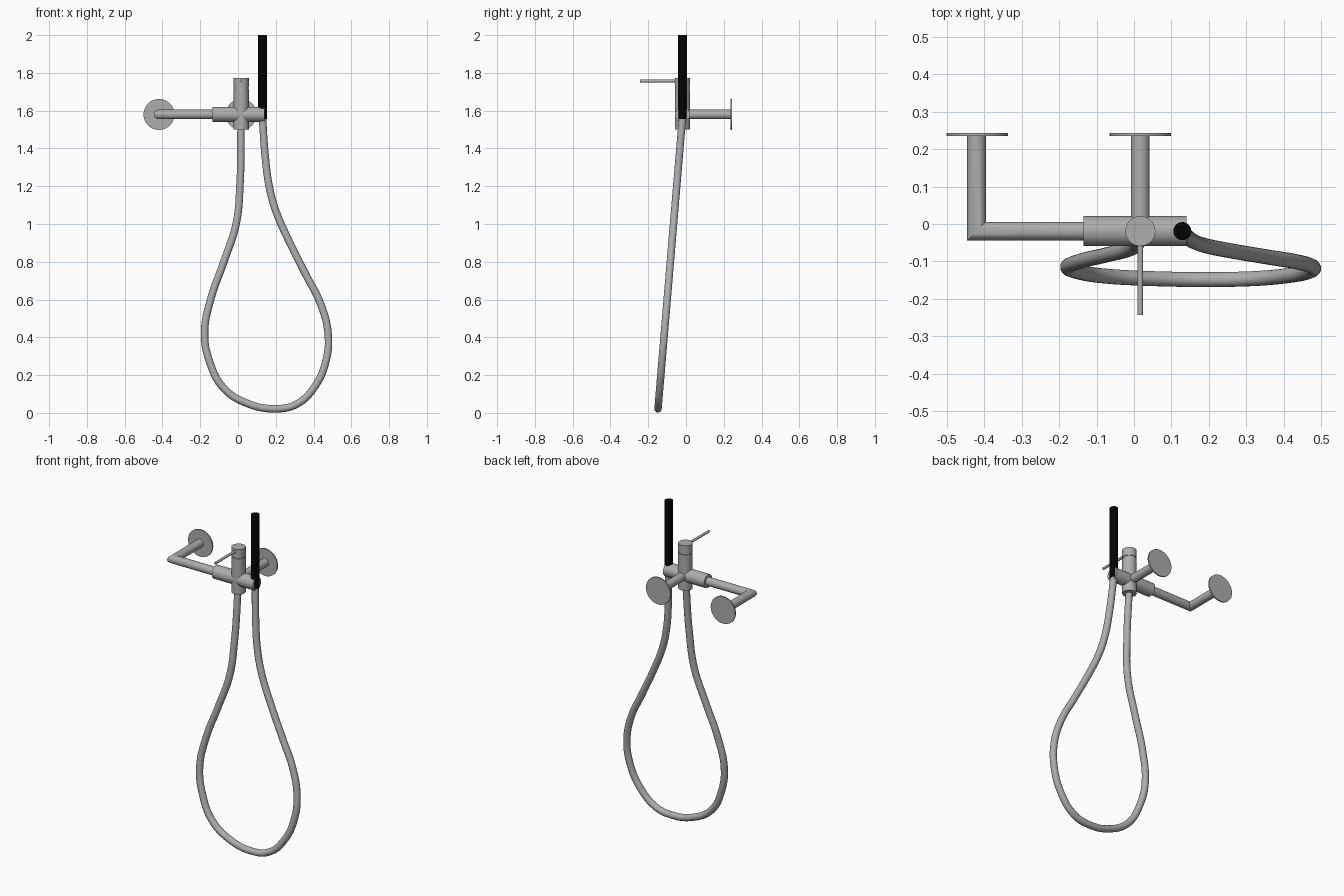
import bpy, bmesh, math
from mathutils import Vector

if "Cube" in bpy.data.objects:
    bpy.data.objects.remove(bpy.data.objects["Cube"])

Y0, ZC = -0.019, 1.580      # axis of the mixer body
XV = 0.017                  # axis of the vertical valve
SEG = 48


def material(name, value):
    mat = bpy.data.materials.new(name)
    mat.diffuse_color = (value, value, value, 1)
    mat.use_nodes = True
    mat.node_tree.nodes["Principled BSDF"].inputs["Base Color"].default_value = mat.diffuse_color
    return mat


STEEL = material("dark_steel", 0.42)
BLACK = material("black", 0.001)


def finish(ob, mat):
    ob.data.materials.clear()
    ob.data.materials.append(mat)
    bpy.ops.object.select_all(action='DESELECT')
    ob.select_set(True)
    bpy.context.view_layer.objects.active = ob
    bpy.ops.object.shade_smooth_by_angle(angle=math.radians(35))


def loft(name, rings, mat=STEEL):
    """Skin a list of vertex rings and cap both ends."""
    bm = bmesh.new()
    rows = [[bm.verts.new(p) for p in ring] for ring in rings]
    for a, b in zip(rows, rows[1:]):
        for i in range(len(a)):
            j = (i + 1) % len(a)
            bm.faces.new((a[i], a[j], b[j], b[i]))
    bm.faces.new(rows[0])
    bm.faces.new(rows[-1])
    bmesh.ops.recalc_face_normals(bm, faces=bm.faces)
    me = bpy.data.meshes.new(name)
    bm.to_mesh(me)
    bm.free()
    ob = bpy.data.objects.new(name, me)
    bpy.context.collection.objects.link(ob)
    finish(ob, mat)


def turned(name, start, axis, profile, mat=STEEL):
    """Solid of revolution; profile is (radius, distance along axis)."""
    rot = Vector(axis).to_track_quat('Z', 'Y')
    angles = [math.tau * i / SEG for i in range(SEG)]
    loft(name, [[Vector(start) + rot @ Vector((r * math.cos(a), r * math.sin(a), d))
                 for a in angles] for r, d in profile], mat)


def rod(name, start, axis, r, length, mat=STEEL):
    turned(name, start, axis, [(r, 0), (r, length)], mat)


# Wall flanges
for side, x in (("left", -0.418), ("right", XV)):
    rod(side + "_wall_flange", (x, 0.235, ZC), (0, 1, 0), 0.082, 0.008)

# Straight wall pipe and mitred elbow pipe
rod("right_wall_pipe", (XV, Y0, ZC), (0, 1, 0), 0.025, 0.255)
circle = [(0.025 * math.cos(math.tau * i / SEG), 0.025 * math.sin(math.tau * i / SEG))
          for i in range(SEG)]
loft("left_elbow_pipe", [
    [(-0.12, Y0 + c, ZC + s) for c, s in circle],
    [(-0.42 + c, Y0 + c, ZC + s) for c, s in circle],
    [(-0.42 + c, 0.237, ZC + s) for c, s in circle]])

# Mixer body
rod("mixer_body", (-0.135, Y0, ZC), (1, 0, 0), 0.04, 0.275)

# Vertical valve with a narrow groove under the cap
turned("valve_body", (XV, Y0, 1.50), (0, 0, 1),
       [(0.04, 0), (0.04, 0.217), (0.036, 0.217), (0.036, 0.223),
        (0.04, 0.223), (0.04, 0.273)])
rod("lever", (XV, Y0, 1.757), (0, -1, 0), 0.0075, 0.224)

# Hand shower stick
rod("hand_shower", (0.129, Y0, 1.555), (0, 0, 1), 0.024, 0.445, BLACK)

# Hanging hose, lying in a plane that leans forward
path = [(0.016, 1.52), (0.011, 1.22), (-0.01, 1.0), (-0.075, 0.8), (-0.145, 0.6),
        (-0.177, 0.42), (-0.15, 0.27), (-0.075, 0.13), (0.05, 0.05), (0.195, 0.022),
        (0.31, 0.046), (0.41, 0.145), (0.467, 0.28), (0.477, 0.42), (0.44, 0.57),
        (0.355, 0.74), (0.265, 0.92), (0.2, 1.07), (0.165, 1.2), (0.144, 1.36),
        (0.129, 1.57)]
curve = bpy.data.curves.new("hose", 'CURVE')
curve.dimensions = '3D'
curve.bevel_depth = 0.02
curve.bevel_resolution = 6
curve.use_fill_caps = True
sp = curve.splines.new('BEZIER')
sp.resolution_u = 8
sp.bezier_points.add(len(path) - 1)
for bp, (x, z) in zip(sp.bezier_points, path):
    bp.co = (x, -0.15 + z * 0.084, z)
    bp.handle_left_type = bp.handle_right_type = 'AUTO'
hose = bpy.data.objects.new("hose", curve)
bpy.context.collection.objects.link(hose)
bpy.ops.object.select_all(action='DESELECT')
hose.select_set(True)
bpy.context.view_layer.objects.active = hose
bpy.ops.object.convert(target='MESH')
finish(bpy.context.view_layer.objects.active, STEEL)
